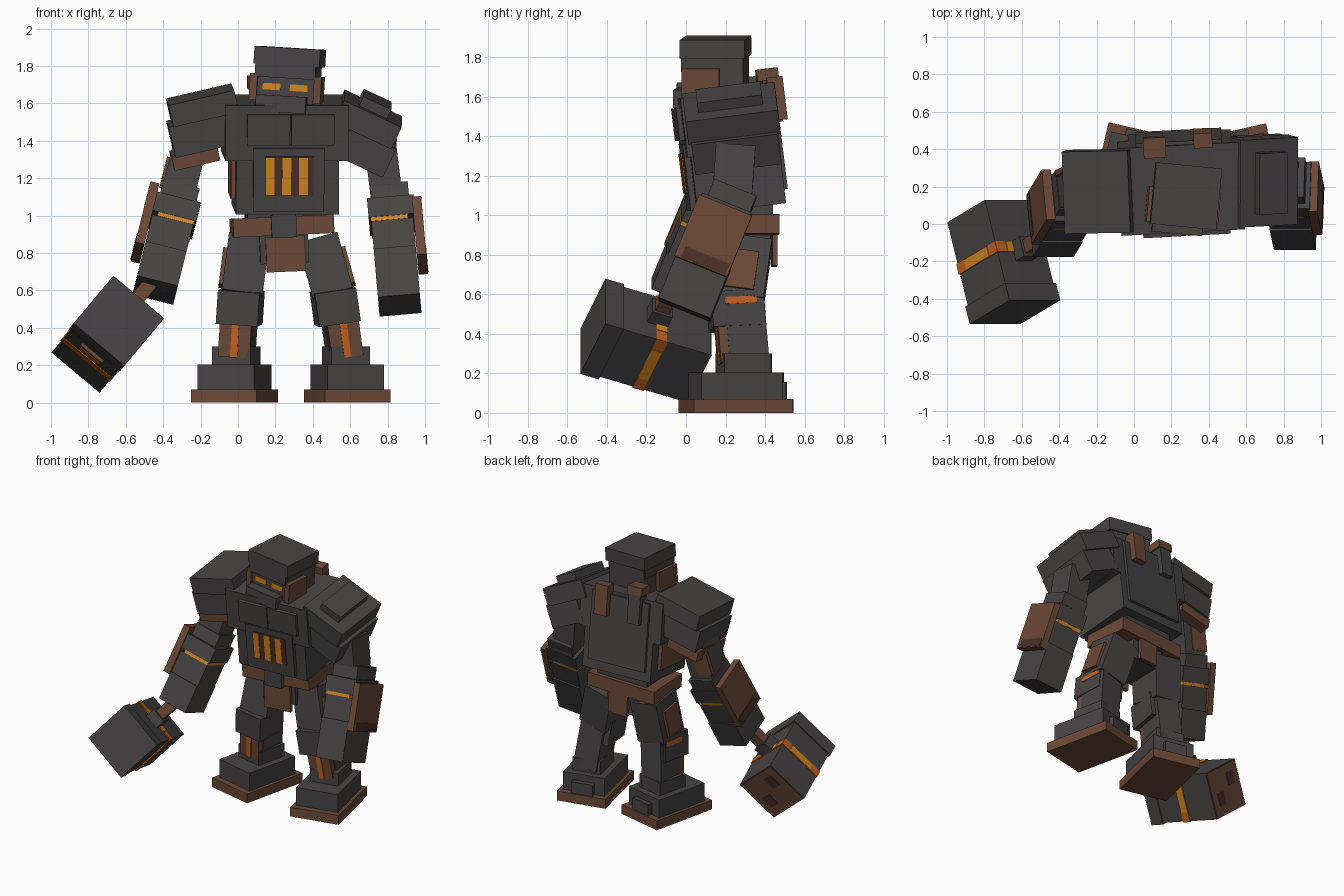
import bpy, bmesh
from math import radians
from mathutils import Matrix, Euler, Vector

cube = bpy.data.objects.get("Cube")
if cube:
    bpy.data.objects.remove(cube, do_unlink=True)


def material(name, rgb):
    m = bpy.data.materials.new(name)
    m.use_nodes = True
    m.diffuse_color = (*rgb, 1)
    bsdf = next(n for n in m.node_tree.nodes if n.type == 'BSDF_PRINCIPLED')
    bsdf.inputs["Base Color"].default_value = (*rgb, 1)
    return m


STONE = material("charcoal stone", (0.062, 0.058, 0.057))
BROWN = material("rusty brown", (0.15, 0.066, 0.038))
DARK = material("dark brown", (0.07, 0.03, 0.02))
ORANGE = material("glowing orange", (0.68, 0.24, 0.015))
RUST = material("burnt orange", (0.53, 0.125, 0.018))


def frame(loc, rot=(0, 0, 0)):
    turn = Euler([radians(r) for r in rot], 'XYZ').to_matrix().to_4x4()
    return Matrix.Translation(loc) @ turn


def box(name, fr, loc, size, mat):
    """Box at loc inside the frame fr."""
    bm = bmesh.new()
    bmesh.ops.create_cube(bm, size=1)
    bmesh.ops.transform(bm, matrix=Matrix.Diagonal((*size, 1)), verts=bm.verts)
    mesh = bpy.data.meshes.new(name)
    bm.to_mesh(mesh)
    bm.free()
    mesh.materials.append(mat)
    ob = bpy.data.objects.new(name, mesh)
    ob.matrix_world = fr @ Matrix.Translation(loc)
    bpy.context.collection.objects.link(ob)
    return ob


# Torso
t = frame((0.25, 0.22, 1.35), (7, 0, 3))
box("chest", t, (0, 0, 0.12), (0.66, 0.47, 0.3), STONE)
box("abdomen", t, (0.005, 0.01, -0.15), (0.55, 0.45, 0.34), STONE)
box("back_panel", t, (0, 0.23, 0), (0.46, 0.05, 0.5), STONE)
box("belly_plate", t, (0.01, -0.225, -0.13), (0.38, 0.04, 0.34), STONE)
box("grille_back", t, (0.015, -0.247, -0.11), (0.255, 0.008, 0.21), DARK)
for i in range(3):
    box("grille_bar", t, (-0.092 + 0.09 * i, -0.252, -0.11), (0.048, 0.008, 0.2), ORANGE)
for s in (-1, 1):
    box("chest_plate", t, (0.018 + 0.118 * s, -0.24, 0.14), (0.23, 0.04, 0.165), STONE)
box("side_plate", t, (-0.275, 0, -0.12), (0.04, 0.3, 0.25), BROWN)

# Back pipes
box("left_exhaust_pipe", t, (0.13, 0.26, 0.21), (0.1, 0.08, 0.22), BROWN)
box("right_exhaust_pipe", t, (-0.13, 0.25, 0.2), (0.095, 0.08, 0.22), STONE)
box("exhaust_cap", t, (-0.13, 0.24, 0.335), (0.12, 0.11, 0.06), BROWN)

# Head
h = frame((0.268, 0.15, 1.7), (0, 3.5, -5.5))
box("skull", h, (0, 0.01, 0), (0.32, 0.29, 0.28), STONE)
box("helmet_cap", h, (0, 0, 0.15), (0.354, 0.33, 0.095), STONE)
box("brow", h, (-0.005, -0.005, 0.07), (0.325, 0.31, 0.07), STONE)
box("jaw", h, (-0.015, -0.16, -0.105), (0.27, 0.09, 0.09), STONE)
for s in (-1, 1):
    box("eye", h, (-0.002 + 0.073 * s, -0.136, -0.014), (0.095, 0.008, 0.035), ORANGE)
    box("ear_plate", h, (0.172 * s, -0.06, -0.02), (0.04, 0.19, 0.145), BROWN)

# Hips
p = frame((0.235, 0.28, 0.945), (0, -2.5, 3))
box("waist", p, (0.01, 0, 0.06), (0.4, 0.3, 0.12), STONE)
box("belt", p, (0, 0, 0), (0.54, 0.36, 0.1), BROWN)
box("buckle", p, (0, -0.19, 0), (0.135, 0.05, 0.125), STONE)
box("pelvis", p, (0, 0, -0.12), (0.26, 0.28, 0.16), STONE)
box("front_cloth", p, (0.005, -0.165, -0.15), (0.21, 0.025, 0.19), BROWN)
box("back_cloth", p, (0.02, 0.165, -0.12), (0.15, 0.025, 0.17), BROWN)


def leg(side, s, thigh_at, knee_at, shin_at, foot_at, tilt, turn):
    f = frame(thigh_at, (-8, tilt * 1.8, 0))
    box(side + "_thigh", f, (0, 0, 0), (0.22, 0.25, 0.31), STONE)
    box(side + "_thigh_plate", f, (0.115 * s, -0.01, -0.025), (0.03, 0.16, 0.2), BROWN)
    f = frame(knee_at, (3, tilt, turn * 0.5))
    box(side + "_knee", f, (0, 0, 0), (0.225, 0.24, 0.18), STONE)
    box(side + "_knee_glow", f, (0.112 * s, 0.03, 0.04), (0.008, 0.16, 0.035), RUST)
    f = frame(shin_at, (4, tilt, turn * 0.5))
    box(side + "_shin", f, (0, 0.02, 0), (0.18, 0.2, 0.36), STONE)
    box(side + "_shin_plate", f, (0, -0.1, -0.05), (0.17, 0.05, 0.2), BROWN)
    box(side + "_shin_glow", f, (0, -0.127, -0.05), (0.038, 0.008, 0.2), RUST)
    f = frame(foot_at, (0, 0, turn))
    box(side + "_sole", f, (0, 0, 0.035), (0.36, 0.51, 0.07), BROWN)
    box(side + "_foot", f, (0, 0, 0.137), (0.31, 0.42, 0.135), STONE)
    box(side + "_heel_cap", f, (0, 0.22, 0.11), (0.16, 0.05, 0.09), STONE)
    box(side + "_ankle", f, (0, 0.04, 0.25), (0.21, 0.24, 0.1), STONE)


leg("left", 1, (0.47, 0.29, 0.72), (0.52, 0.24, 0.515), (0.552, 0.28, 0.4),
    (0.585, 0.25, 0), -8.5, 12.5)
leg("right", -1, (0.04, 0.29, 0.73), (0.012, 0.24, 0.51), (0, 0.28, 0.4),
    (-0.018, 0.255, 0), 4, -13)

# Left shoulder and upper arm
f = frame((0.695, 0.23, 1.515), (8, 25, 3))
box("left_shoulder_pad", f, (0, 0, 0), (0.34, 0.47, 0.13), STONE)
box("left_shoulder_plate", f, (0, 0, 0.09), (0.165, 0.33, 0.06), STONE)
box("left_shoulder", f, (0.06, 0, -0.14), (0.27, 0.44, 0.17), STONE)
f = frame((0.785, 0.24, 1.18), (-4, -7, 0))
box("left_upper_arm", f, (0, 0, 0), (0.17, 0.2, 0.34), STONE)

# Right shoulder and upper arm
f = frame((-0.19, 0.175, 1.59), (5, -13, 1))
box("right_shoulder_pad", f, (0, 0, 0), (0.36, 0.44, 0.12), STONE)
box("right_shoulder", f, (-0.025, 0, -0.14), (0.36, 0.4, 0.17), STONE)
box("right_arm_band", f, (-0.1, 0.01, -0.255), (0.25, 0.35, 0.08), BROWN)
f = frame((-0.3, 0.19, 1.2), (-8, 14, 0))
box("right_upper_arm", f, (0, 0, 0), (0.18, 0.2, 0.32), STONE)
box("right_arm_plate", f, (-0.04, 0.09, 0.02), (0.13, 0.03, 0.17), BROWN)


def forearm(side, s, f, fist, plate_z, plate_h):
    box(side + "_elbow", f, (0, 0.01, 0.125), (0.2, 0.23, 0.1), STONE)
    box(side + "_cuff", f, (0, 0, 0.03), (0.25, 0.27, 0.11), STONE)
    box(side + "_cuff_glow", f, (-0.015 * s, 0, -0.036), (0.2, 0.264, 0.022), ORANGE)
    box(side + "_forearm", f, (0, 0, -0.13), (0.225, 0.26, 0.166), STONE)
    box(side + "_fist", f, (0, 0, -0.21 - fist / 2), (0.225, 0.28, fist), STONE)
    box(side + "_arm_plate", f, (0.14 * s, 0, plate_z), (0.05, 0.288, plate_h), BROWN)
    soot_z = plate_z - plate_h / 2 + 0.035
    box(side + "_soot_patch", f, (0.165 * s, 0.01, soot_z), (0.006, 0.24, 0.06), DARK)


forearm("left", 1, frame((0.825, 0.175, 0.975), (-22, -5, 0)), 0.28, -0.1, 0.335)
forearm("right", -1, frame((-0.35, 0.11, 0.975), (-22, 14, 0)), 0.205, -0.05, 0.36)

# Hammer: local x and z across the head, local y along it to the back
X = Vector((0.767, 0, -0.642)).normalized()
Y = Vector((-0.22, 0.93, -0.28))
Y = (Y - X * Y.dot(X)).normalized()
hammer = Matrix((X, Y, X.cross(Y))).transposed().to_4x4()
hammer.translation = (-0.702, -0.205, 0.36)
box("hammer_head", hammer, (0, 0.05, 0), (0.335, 0.48, 0.335), STONE)
box("hammer_face", hammer, (0, -0.235, 0), (0.355, 0.1, 0.355), STONE)
box("hammer_back", hammer, (0, 0.291, 0), (0.325, 0.01, 0.325), BROWN)
box("hammer_band", hammer, (0, 0.025, 0), (0.345, 0.06, 0.345), RUST)
box("hammer_glow", hammer, (0, 0.025, 0), (0.351, 0.058, 0.2), ORANGE)
box("hammer_glow_cap", hammer, (0, 0.025, 0.17), (0.2, 0.058, 0.011), ORANGE)
box("hammer_handle", hammer, (0, 0, 0.28), (0.075, 0.075, 0.32), BROWN)
box("handle_collar", hammer, (0, 0, 0.2), (0.11, 0.11, 0.08), STONE)
box("hammer_peg", hammer, (0, -0.09, -0.172), (0.15, 0.07, 0.03), BROWN)
box("hammer_peg_glow", hammer, (0, -0.09, -0.188), (0.13, 0.04, 0.006), RUST)
for x, z in ((-0.07, 0.06), (0.07, -0.05)):
    box("scorch_mark", hammer, (x, 0.297, z), (0.07, 0.005, 0.09), DARK)
